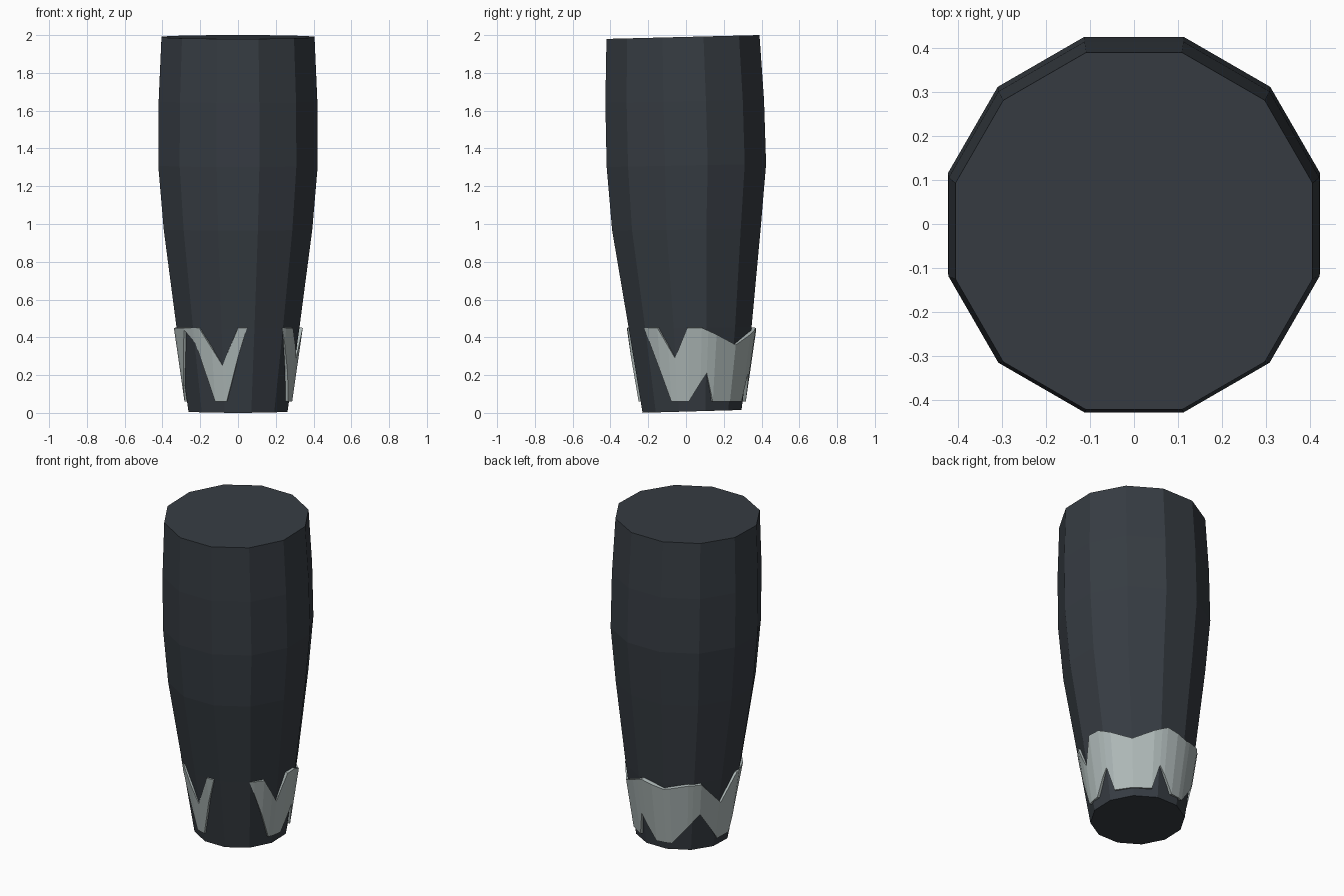
import bpy, bmesh, math

if "Cube" in bpy.data.objects:
    bpy.data.objects.remove(bpy.data.objects["Cube"])


def material(name, rgb):
    m = bpy.data.materials.new(name)
    m.diffuse_color = (*rgb, 1)
    m.use_nodes = True
    m.node_tree.nodes["Principled BSDF"].inputs["Base Color"].default_value = m.diffuse_color
    return m


def make_object(name, bm, mat):
    mesh = bpy.data.meshes.new(name)
    bm.to_mesh(mesh)
    bm.free()
    mesh.materials.append(mat)
    ob = bpy.data.objects.new(name, mesh)
    bpy.context.collection.objects.link(ob)
    return ob


def interp(points, t):
    """Piecewise linear value at t."""
    for (a, va), (b, vb) in zip(points, points[1:]):
        if a <= t <= b:
            return va + (vb - va) * (t - a) / (b - a)
    return points[-1][1]


charcoal = material("charcoal", (0.037, 0.045, 0.055))
silver = material("pale_grey", (0.42, 0.48, 0.475))

# Tapered twelve-sided body: height, y shift, flat-to-centre radius, tilt
rings = [(0.008, 0.032, 0.262, 0.028), (0.45, 0.022, 0.325, 0.01),
         (0.97, 0.002, 0.393, 0.01), (1.31, 0.002, 0.422, 0.02),
         (1.65, -0.007, 0.420, 0.02), (1.99, -0.016, 0.405, 0.025)]
bm = bmesh.new()
loops = []
for z, yc, apothem, tilt in rings:
    r = apothem / math.cos(math.pi / 12)
    loop = []
    for i in range(12):
        a = math.radians(15 + 30 * i)
        y = r * math.sin(a)
        loop.append(bm.verts.new((r * math.cos(a), yc + y, z + tilt * y)))
    loops.append(loop)
for lo, hi in zip(loops, loops[1:]):
    for i in range(12):
        j = (i + 1) % 12
        bm.faces.new((lo[i], lo[j], hi[j], hi[i]))
bm.faces.new(loops[0][::-1])
bm.faces.new(loops[-1])
make_object("body", bm, charcoal)

# Zigzag band: upper and lower edge as (angle, height) around the body
upper = [(-47, .45), (-32, .45), (-16, .29), (-4, .45), (9, .45), (45, .36),
         (81, .45), (106, .42), (130, .45), (143, .45), (167, .30),
         (189, .45), (233, .45), (255, .25), (270, .45), (278, .45)]
lower = [(-47, .45), (-42, .37), (-22, .06), (-3, .06), (15, .21), (23, .06),
         (67, .06), (75, .21), (93, .06), (112, .06), (143, .25), (168, .06),
         (190, .06), (213, .44), (227, .37), (245, .06), (258, .06), (278, .45)]
# Columns at every edge point and at every body corner
angles = sorted({a for a, _ in upper + lower} | set(range(-45, 278, 30)))


def band_point(deg, z):
    a = math.radians(deg)
    r = 0.287 + 0.145 * (z - 0.06)
    return (r * math.cos(a), 0.03 + r * math.sin(a), z)


bm = bmesh.new()
columns = [[bm.verts.new(band_point(t, interp(e, t))) for e in (lower, upper)]
           for t in angles]
for (a0, a1), (b0, b1) in zip(columns, columns[1:]):
    bm.faces.new((a0, b0, b1, a1))
bmesh.ops.remove_doubles(bm, verts=bm.verts, dist=0.0005)
band = make_object("zigzag_band", bm, silver)
solid = band.modifiers.new("thickness", 'SOLIDIFY')
solid.thickness = 0.035
solid.offset = -1
